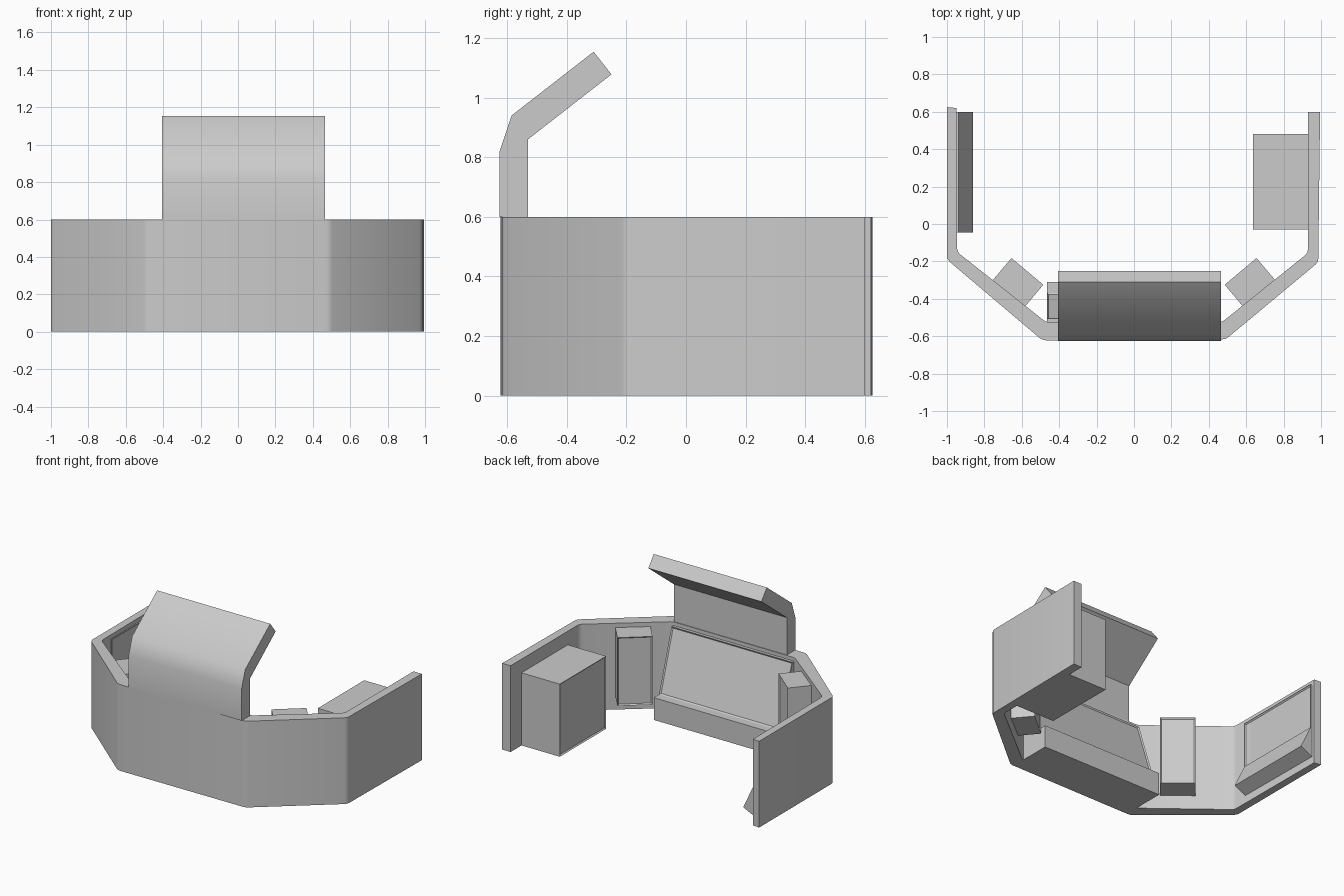
import bpy, bmesh, math
from mathutils import Vector

if "Cube" in bpy.data.objects:
    bpy.data.objects.remove(bpy.data.objects["Cube"])


def prism(name, pts, axis, lo, hi, inset=None, bevel=0, smooth=False):
    """Extrude a 2D outline along an axis; optionally recess the face pointing at 'inset'."""
    def place(a, b, t):
        return {'x': (t, a, b), 'y': (a, t, b), 'z': (a, b, t)}[axis]
    bm = bmesh.new()
    low = [bm.verts.new(place(a, b, lo)) for a, b in pts]
    high = [bm.verts.new(place(a, b, hi)) for a, b in pts]
    n = len(pts)
    bm.faces.new(low)
    bm.faces.new(high)
    for i in range(n):
        j = (i + 1) % n
        bm.faces.new((low[i], low[j], high[j], high[i]))
    bmesh.ops.recalc_face_normals(bm, faces=bm.faces)
    if bevel:
        edges = [e for e in bm.edges if 0.4 < e.calc_face_angle(0) < 1.0]
        bmesh.ops.bevel(bm, geom=edges, offset=bevel, segments=2,
                        profile=0.5, affect='EDGES')
    if inset:
        d = Vector(inset).normalized()
        bm.normal_update()
        face = max(bm.faces, key=lambda f: f.normal.dot(d))
        bmesh.ops.inset_region(bm, faces=[face], thickness=0.012, depth=0)
        bmesh.ops.translate(bm, verts=face.verts, vec=-0.008 * d)
    me = bpy.data.meshes.new(name)
    bm.to_mesh(me)
    bm.free()
    ob = bpy.data.objects.new(name, me)
    bpy.context.collection.objects.link(ob)
    if smooth:
        bpy.ops.object.select_all(action='DESELECT')
        ob.select_set(True)
        bpy.context.view_layer.objects.active = ob
        bpy.ops.object.shade_smooth_by_angle(angle=math.radians(42))
    return ob


# wrap-around wall
wall = [(-1, 0.625), (-1, -0.19), (-0.49, -0.622), (0.49, -0.617), (0.985, -0.205),
        (0.995, 0.6), (0.93, 0.6), (0.93, -0.155), (0.47, -0.525), (-0.47, -0.525),
        (-0.945, -0.15), (-0.95, 0.62)]
prism("wall", wall, 'z', 0, 0.6, bevel=0.018, smooth=True)

# bent overhead hood
hood = [(-0.625, 0.6), (-0.625, 0.82), (-0.585, 0.94), (-0.31, 1.154),
        (-0.25, 1.078), (-0.53, 0.86), (-0.53, 0.6)]
prism("hood", hood, 'x', -0.405, 0.465, smooth=True)

# main console: ledge and sloping screen
console = [(-0.53, 0), (-0.31, 0), (-0.31, 0.155), (-0.368, 0.155),
           (-0.505, 0.575), (-0.53, 0.575)]
prism("main_console", console, 'x', -0.465, 0.465, inset=(0, 0.42, 0.137))

# upright cabinets on the two angled walls
for side, label in ((-1, "left"), (1, "right")):
    pts = [(side * x, y) for x, y in
           ((0.77, -0.318), (0.655, -0.182), (0.485, -0.325), (0.6, -0.462))]
    prism(label + "_cabinet", pts, 'z', 0.095, 0.57, inset=(-side * 0.143, 0.17, 0))

# large cabinet on the right wall
prism("side_cabinet", [(0.635, -0.03), (0.94, -0.03), (0.94, 0.48), (0.635, 0.48)],
      'z', 0, 0.505, inset=(-1, 0, 0))

# wedge desk and thin screen on the left wall
prism("wedge_desk", [(-0.955, 0.05), (-0.86, 0.095), (-0.938, 0.26), (-0.955, 0.26)],
      'y', -0.045, 0.6)
prism("side_screen", [(-0.955, 0.25), (-0.938, 0.25), (-0.938, 0.57), (-0.955, 0.57)],
      'y', -0.045, 0.6, inset=(1, 0, 0))
